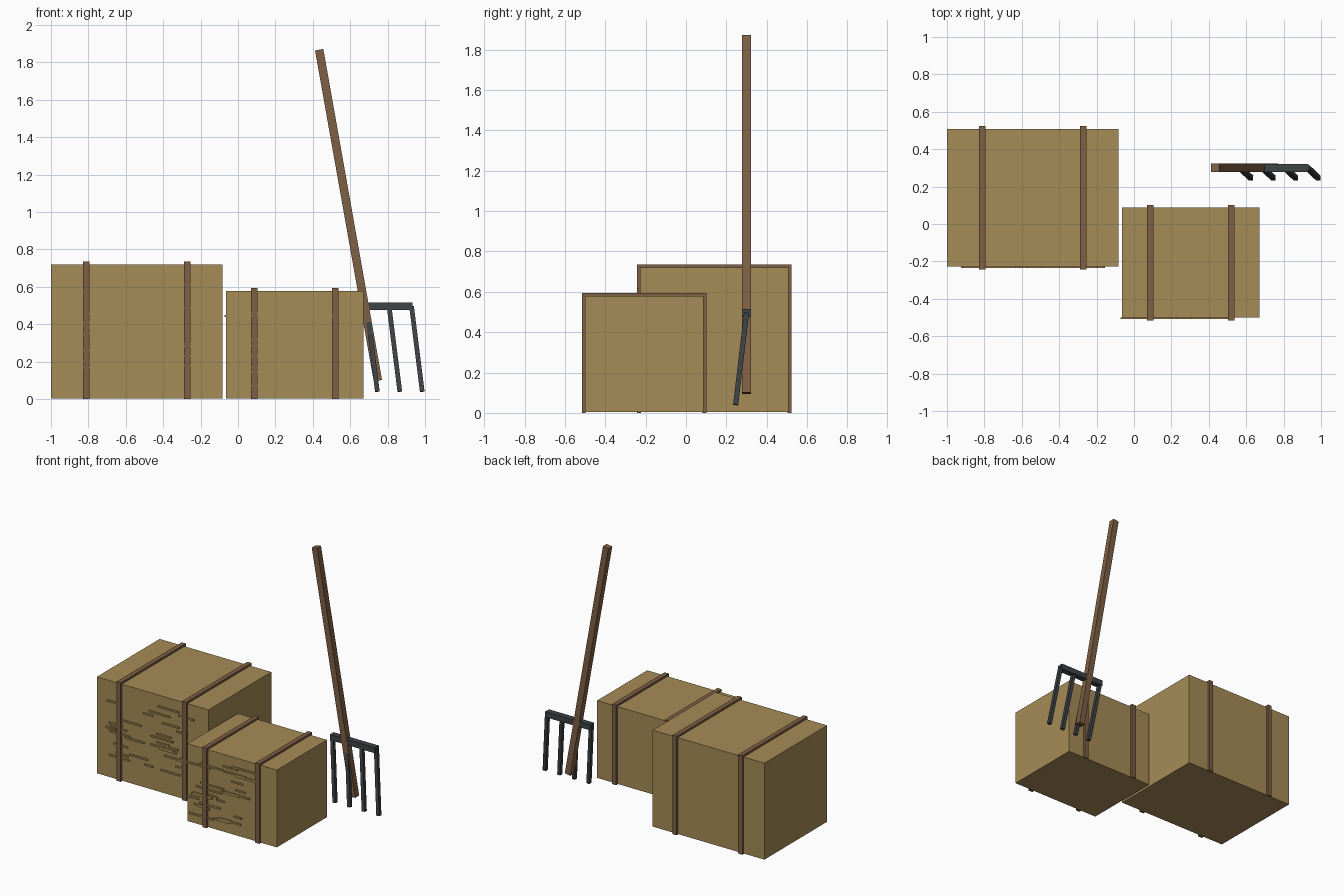
import bpy, bmesh, math, random
from mathutils import Matrix, Vector

if "Cube" in bpy.data.objects:
    bpy.data.objects.remove(bpy.data.objects["Cube"])

random.seed(7)


def material(name, rgb):
    m = bpy.data.materials.new(name)
    m.diffuse_color = (*rgb, 1)
    m.use_nodes = True
    m.node_tree.nodes["Principled BSDF"].inputs["Base Color"].default_value = m.diffuse_color
    return m


STRAW = material("dry straw", (0.38, 0.26, 0.095))
BROWN = material("brown wood and twine", (0.21, 0.115, 0.06))
METAL = material("dark metal", (0.05, 0.056, 0.06))


def add_box(bm, lo, hi):
    lo, hi = Vector(lo), Vector(hi)
    bmesh.ops.create_cube(bm, size=1, matrix=Matrix.Translation((lo + hi) / 2)
                          @ Matrix.Diagonal((*(hi - lo), 1)))


def add_bar(bm, a, b, side):
    """Square bar between two points, kept as upright to the axes as possible."""
    a, b = Vector(a), Vector(b)
    z = (b - a).normalized()
    x = Vector((0, 1, 0)).cross(z).normalized()
    rot = Matrix((x, z.cross(x), z)).transposed().to_4x4()
    bmesh.ops.create_cube(bm, size=1, matrix=Matrix.Translation((a + b) / 2) @ rot
                          @ Matrix.Diagonal((side, side, (b - a).length, 1)))


def finish(bm, name, mat):
    me = bpy.data.meshes.new(name)
    bm.to_mesh(me)
    bm.free()
    me.materials.append(mat)
    bpy.context.collection.objects.link(bpy.data.objects.new(name, me))


def bale(name, lo, hi, straps, straw_z, straw_x, count):
    (x0, y0, z0), (x1, y1, z1) = lo, hi
    # Block of hay
    bm = bmesh.new()
    add_box(bm, lo, hi)
    finish(bm, name, STRAW)
    # Straps over the front, top and back
    t = 0.015
    for i, x in enumerate(straps):
        bm = bmesh.new()
        a, b = x - 0.017, x + 0.017
        add_box(bm, (a, y0 - t, 0), (b, y0 + 0.004, z1 + t))
        add_box(bm, (a, y1 - 0.004, 0), (b, y1 + t, z1 + t))
        add_box(bm, (a, y0, z1 - 0.004), (b, y1, z1 + t))
        finish(bm, f"{name}_strap_{i + 1}", BROWN)
    # Loose straws on the front face
    bm = bmesh.new()
    for _ in range(count):
        x, z = random.uniform(*straw_x), random.uniform(*straw_z)
        half = random.uniform(0.03, 0.1)
        xa, xb = max(x - half, x0 - 0.035), min(x + half, x1 + 0.018)
        add_box(bm, (xa, y0 - 0.008, z - 0.006), (xb, y0 + 0.002, z + 0.006))
    finish(bm, f"{name}_loose_straws", STRAW)


bale("large_bale", (-0.965 - 0.035, -0.228, 0.004), (-0.082, 0.508, 0.72),
     (-0.812, -0.272), (0.14, 0.64), (-0.9, -0.14), 32)
bale("small_bale", (-0.064, -0.501, 0.004), (0.67, 0.087, 0.578),
     (0.086, 0.52), (0.07, 0.51), (-0.03, 0.43), 32)

# Fork handle
bm = bmesh.new()
add_bar(bm, (0.748, 0.3, 0.098), (0.434, 0.3, 1.868), 0.045)
finish(bm, "fork_handle", BROWN)

# Fork crossbar
bm = bmesh.new()
add_box(bm, (0.56, 0.278, 0.475), (0.932, 0.322, 0.516))
finish(bm, "fork_crossbar", METAL)

# Four slanted tines
bm = bmesh.new()
for i in range(4):
    x = 0.568 + 0.12 * i
    add_bar(bm, (x, 0.3, 0.495), (x + 0.057, 0.246, 0.04), 0.025)
finish(bm, "fork_tines", METAL)
